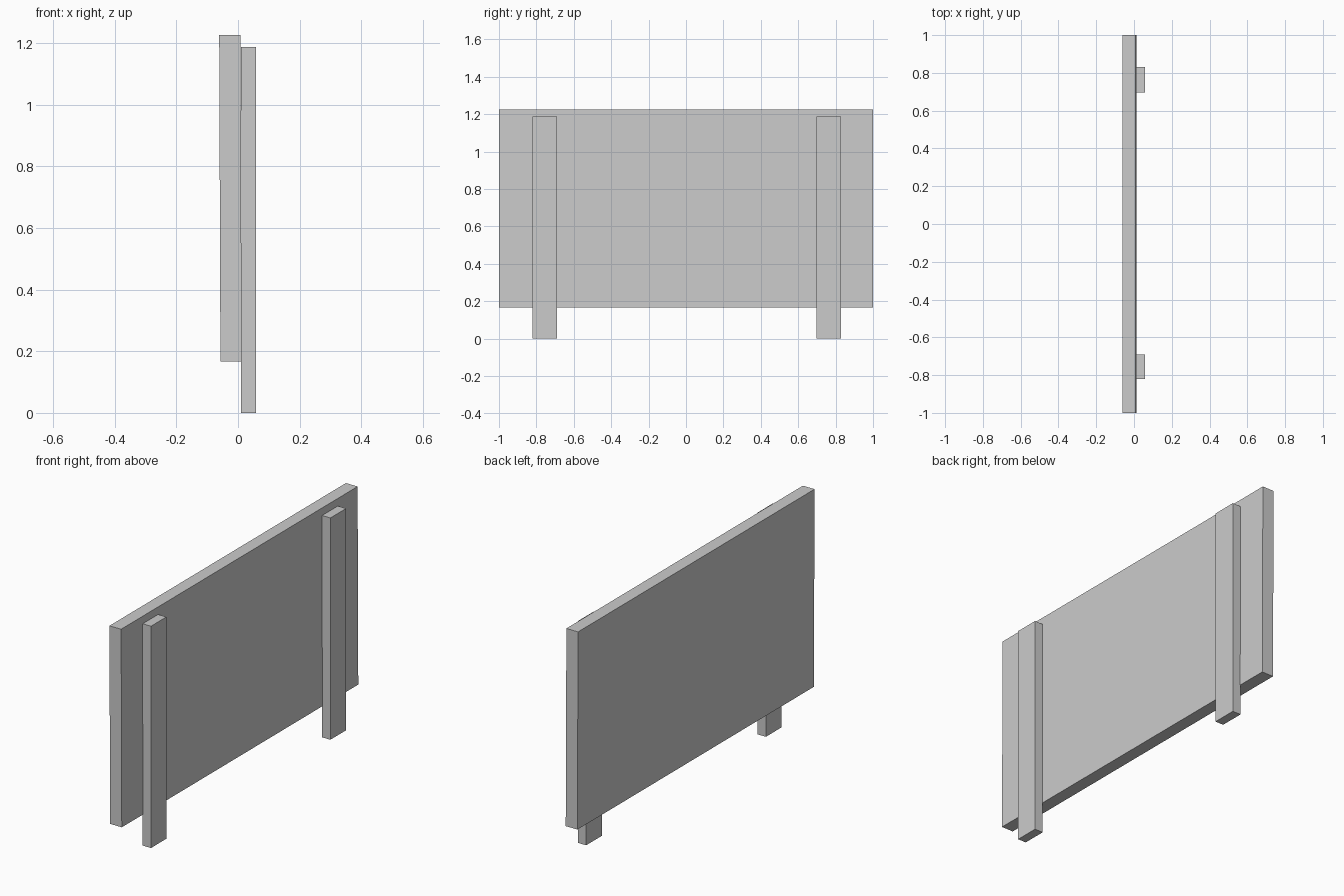
import bpy
import bmesh
from mathutils import Matrix, Vector

cube = bpy.data.objects.get("Cube")
if cube:
    bpy.data.objects.remove(cube, do_unlink=True)

# Single grey finish
grey = bpy.data.materials.new("plain_grey")
grey.use_nodes = True
colour = (0.6, 0.6, 0.6, 1)
grey.diffuse_color = colour
grey.node_tree.nodes["Principled BSDF"].inputs["Base Color"].default_value = colour


def box(name, low, high, lean=0.0):
    """Box between two corners; lean moves the bottom edge along x."""
    low, high = Vector(low), Vector(high)
    bm = bmesh.new()
    bmesh.ops.create_cube(bm, size=1)
    bmesh.ops.transform(
        bm, verts=bm.verts,
        matrix=Matrix.Translation((low + high) / 2) @ Matrix.Diagonal((*(high - low), 1)))
    for v in bm.verts:
        if v.co.z < (low.z + high.z) / 2:
            v.co.x += lean
    mesh = bpy.data.meshes.new(name)
    bm.to_mesh(mesh)
    bm.free()
    mesh.materials.append(grey)
    obj = bpy.data.objects.new(name, mesh)
    bpy.context.collection.objects.link(obj)
    return obj


# Sign panel, leaning very slightly
box("panel", (-0.061, -1, 0.167), (0.008, 1, 1.226), lean=0.004)

# Two support posts behind the panel
for name, y0, y1 in (("front_post", -0.82, -0.69), ("back_post", 0.697, 0.83)):
    box(name, (0.01, y0, 0), (0.059, y1, 1.187))
